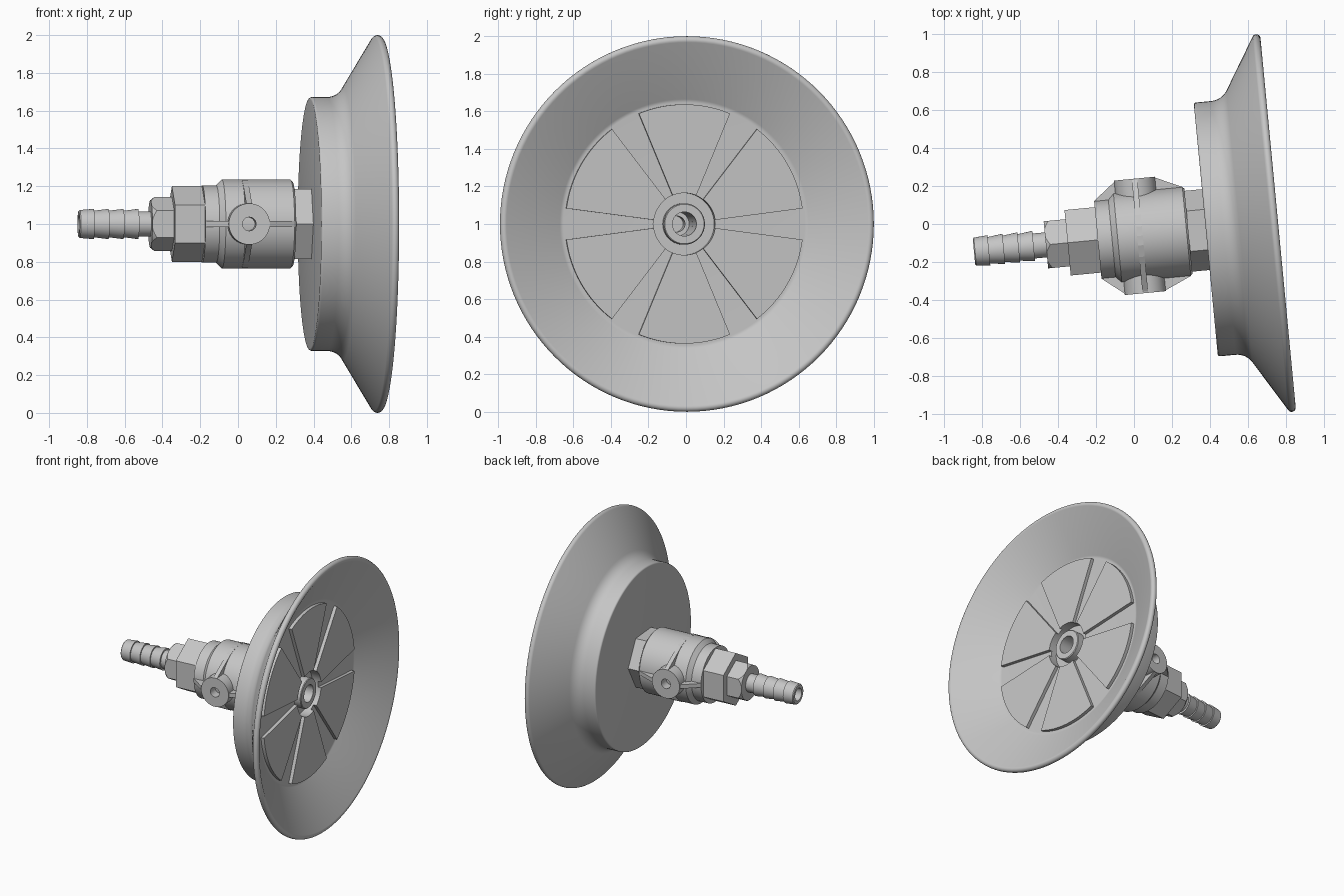
import bpy, bmesh
from math import sin, cos, pi, radians
from mathutils import Matrix, Vector

if "Cube" in bpy.data.objects:
    bpy.data.objects.remove(bpy.data.objects["Cube"], do_unlink=True)

# Single light grey finish
GREY = (0.56, 0.56, 0.56, 1.0)
mat = bpy.data.materials.new("light_grey")
mat.use_nodes = True
mat.diffuse_color = GREY
mat.node_tree.nodes["Principled BSDF"].inputs["Base Color"].default_value = GREY

# Model axis: local +x points out of the cup, origin at the rim centre
FRAME = Matrix.Translation((0.74, 0.005, 1.0)) @ Matrix.Rotation(radians(5.45), 4, "Z")
PORT = -0.712  # axial position of the side ports
PAD = -0.135   # axial position of the pad faces


def finish(name, bm, local=Matrix()):
    bmesh.ops.remove_doubles(bm, verts=bm.verts, dist=1e-5)
    bmesh.ops.recalc_face_normals(bm, faces=bm.faces)
    bm.transform(FRAME @ local)
    mesh = bpy.data.meshes.new(name)
    bm.to_mesh(mesh)
    bm.free()
    mesh.materials.append(mat)
    ob = bpy.data.objects.new(name, mesh)
    bpy.context.collection.objects.link(ob)
    return ob


def activate(ob):
    bpy.ops.object.select_all(action="DESELECT")
    ob.select_set(True)
    bpy.context.view_layer.objects.active = ob


def smooth(ob):
    activate(ob)
    bpy.ops.object.shade_smooth_by_angle(angle=radians(30))


def lathe(name, profile, sides=96, phase=0, closed=False, local=Matrix()):
    """Revolve (axial, radius) points about the local x axis."""
    bm = bmesh.new()
    rings = []
    for i in range(sides):
        t = radians(phase) + 2 * pi * i / sides
        rings.append([bm.verts.new((u, r * sin(t), r * cos(t))) for u, r in profile])
    n = len(profile)
    for i in range(sides):
        a, b = rings[i], rings[(i + 1) % sides]
        for j in range(n if closed else n - 1):
            k = (j + 1) % n
            bm.faces.new((a[j], a[k], b[k], b[j]))
    ob = finish(name, bm, local)
    if sides > 6:
        smooth(ob)
    return ob


def prism(name, points, depth):
    """Extrude a flat polygon along a vector."""
    bm = bmesh.new()
    face = bm.faces.new([bm.verts.new(p) for p in points])
    new = bmesh.ops.extrude_face_region(bm, geom=[face])["geom"]
    bmesh.ops.translate(bm, vec=Vector(depth),
                        verts=[v for v in new if isinstance(v, bmesh.types.BMVert)])
    return finish(name, bm)


def cut(ob, cutter, operation):
    activate(ob)
    mod = ob.modifiers.new("cut", "BOOLEAN")
    mod.operation, mod.object, mod.solver = operation, cutter, "EXACT"
    bpy.ops.object.modifier_apply(modifier=mod.name)
    bpy.data.objects.remove(cutter, do_unlink=True)


def arc(u, r, radius, start, end, steps):
    angles = [radians(start + (end - start) * i / steps) for i in range(steps + 1)]
    return [(u + radius * cos(a), r + radius * sin(a)) for a in angles]


def drum(u0, u1, r):
    return [(u0, 0), (u0, r), (u1, r), (u1, 0)]


# Flared suction cup with rounded lip, inner floor and central boss
floor = PAD - 0.025
cup = [(-0.363, 0.064)]
cup += arc(-0.351, 0.66, 0.012, 180, 90, 4)
cup += arc(-0.27, 0.772, 0.1, -90, -32, 8)
cup += arc(-0.002, 0.978, 0.022, 148, -30, 10)
cup += arc(floor + 0.04, 0.645, 0.04, 150, 180, 4)
cup += [(floor, 0.165), (floor - 0.045, 0.165), (floor - 0.045, 0.11), (PAD - 0.01, 0.11),
        (PAD - 0.005, 0.105), (PAD - 0.005, 0.064)]
lathe("suction_cup", cup, sides=128, closed=True)

# Six raised grip pads on the cup floor
for i in range(6):
    angles = [radians(60 * i - 22.5 + 45 * k / 16) for k in range(17)]
    outline = [(floor, 0.637 * sin(a), 0.637 * cos(a)) for a in angles]
    outline += [(floor, 0.165 * sin(a), 0.165 * cos(a)) for a in reversed(angles)]
    smooth(prism(f"grip_pad_{i + 1}", outline, (PAD - floor, 0, 0)))

# Mounting nut behind the cup, bored through
nut = lathe("mounting_nut", drum(-0.475, -0.36, 0.214), sides=6, phase=30)
cut(nut, lathe("bore_cutter", drum(-0.6, -0.3, 0.064), sides=48), "DIFFERENCE")

# Valve body with chamfered ends and stepped bore
lathe("valve_body", [(-0.935, 0), (-0.935, 0.205), (-0.86, 0.205), (-0.83, 0.235),
                     (-0.465, 0.235), (-0.455, 0.225), (-0.455, 0.064), (-0.55, 0.064),
                     (-0.55, 0.042), (-0.65, 0.042), (-0.65, 0)])

# Side ports with gussets and ribs, mirrored about the axis
for side, label in ((-1, "front"), (1, "back")):
    place = Matrix.Translation((PORT, 0, 0)) @ Matrix.Rotation(side * pi / 2, 4, "Z")
    lathe(f"{label}_port", [(0.1, 0), (0.1, 0.109), (0.303, 0.109), (0.303, 0.036),
                            (0.2, 0.036), (0.2, 0)], sides=64, local=place)
    gusset = [(-0.935, 0.1), (-0.935, 0.206), (PORT - 0.1, 0.302),
              (PORT + 0.1, 0.302), (-0.465, 0.236), (-0.465, 0.1)]
    for near, half in ((True, gusset[:3]), (False, gusset[3:])):
        inner = (PORT - 0.06 if near else PORT + 0.06, 0.1)
        prism(f"{label}_gusset_{'outer' if near else 'inner'}",
              [(u, side * v, -0.015) for u, v in half + [inner]], (0, 0, 0.03))
    for up, word in ((1, "upper"), (-1, "lower")):
        rib = [(0.06, 0.1), (0.2, 0), (0.236, 0), (0.232, 0.05), (0.211, 0.111),
               (0.105, 0.302), (0.06, 0.302)]
        prism(f"{label}_{word}_rib",
              [(PORT - 0.015, side * v, up * z) for z, v in rib], (0.03, 0, 0))

# Hexagonal end cap and smaller hose nut with rounded corners
lathe("end_cap_hex", drum(-1.095, -0.925, 0.2), sides=6)
hose_nut = lathe("hose_nut", drum(-1.21, -1.09, 0.144), sides=6)
cut(hose_nut, lathe("chamfer_cutter", [(-1.21, 0), (-1.21, 0.126), (-1.185, 0.145),
                                       (-1.09, 0.145), (-1.09, 0)]), "INTERSECT")

# Barbed hose tail with open bore
barb = [(-1.2, 0), (-1.2, 0.066)]
for i in range(4):
    start = -1.275 - 0.079 * i
    barb += [(start, 0.066), (start, 0.08), (start - 0.079, 0.07)]
barb[-1] = (-1.585, 0.074)
barb += [(-1.591, 0.068), (-1.591, 0.046), (-1.25, 0.046), (-1.25, 0)]
lathe("hose_tail", barb, sides=64)
